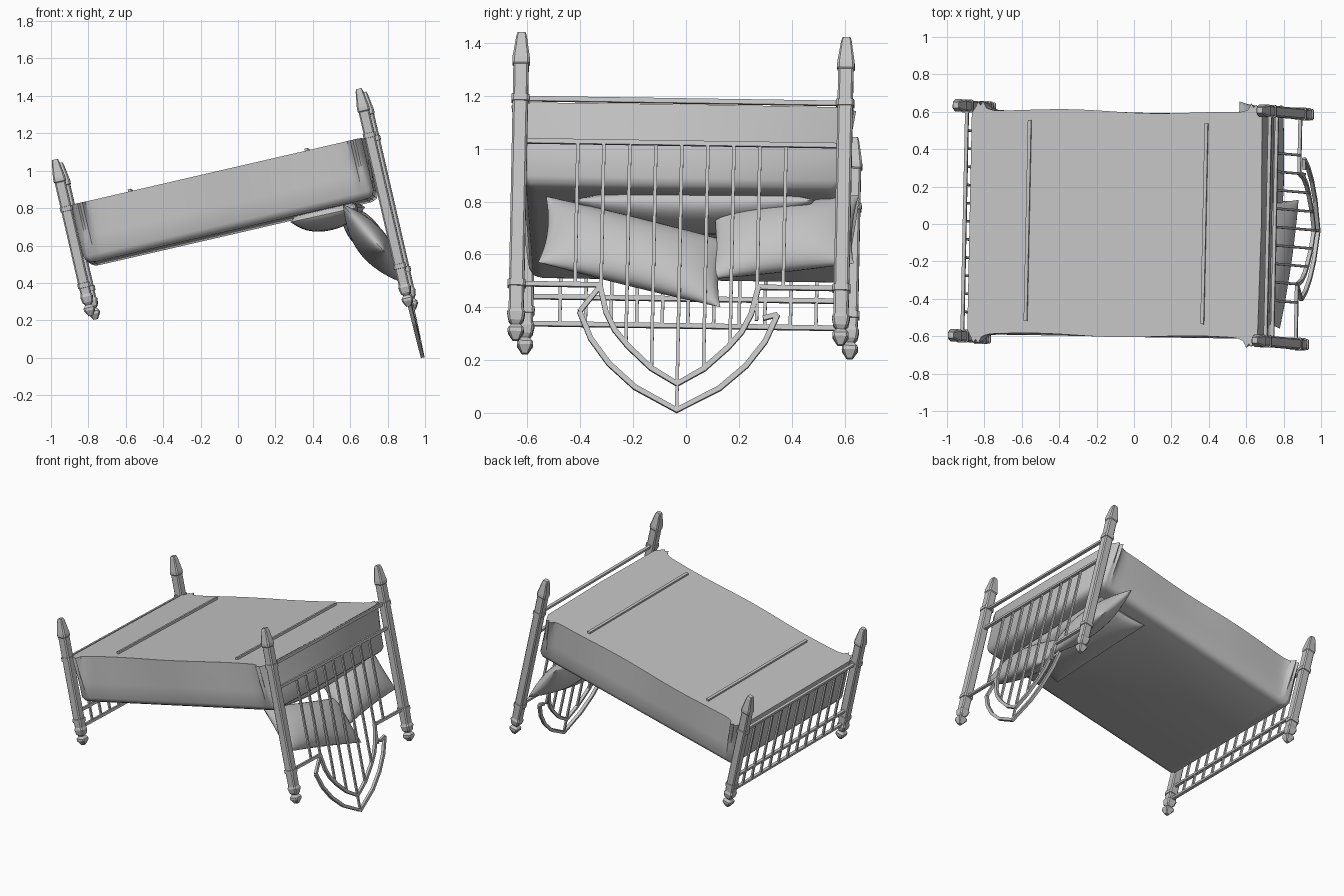
import bpy, bmesh, math
from mathutils import Matrix, Vector

if "Cube" in bpy.data.objects:
    bpy.data.objects.remove(bpy.data.objects["Cube"])

# Overturned bed: parts are built level, then tilted together
TILT = (Matrix.Rotation(math.radians(-1), 4, 'Z') @ Matrix.Rotation(math.radians(-13), 4, 'Y')
        @ Matrix.Rotation(math.radians(-0.9), 4, 'X') @ Matrix.Translation((0, -0.015, 0)))
HEAD, FOOT, SIDE = 0.963, -0.705, 0.615

grey = bpy.data.materials.new("plain grey")
grey.diffuse_color = (0.55, 0.55, 0.55, 1)
grey.use_nodes = True
grey.node_tree.nodes["Principled BSDF"].inputs["Base Color"].default_value = grey.diffuse_color


def finish(name, bm, smooth=None, matrix=TILT):
    bmesh.ops.recalc_face_normals(bm, faces=bm.faces)
    me = bpy.data.meshes.new(name)
    bm.to_mesh(me)
    bm.free()
    ob = bpy.data.objects.new(name, me)
    bpy.context.collection.objects.link(ob)
    me.materials.append(grey)
    ob.matrix_world = matrix
    if smooth:
        bpy.ops.object.select_all(action='DESELECT')
        ob.select_set(True)
        bpy.context.view_layer.objects.active = ob
        bpy.ops.object.shade_smooth_by_angle(angle=math.radians(smooth))
    return ob


def loft(bm, rings):
    rows = [[bm.verts.new(p) for p in ring] for ring in rings]
    n = len(rows[0])
    for a, b in zip(rows, rows[1:]):
        for i in range(n):
            bm.faces.new((a[i], a[(i + 1) % n], b[(i + 1) % n], b[i]))
    bm.faces.new(rows[0])
    bm.faces.new(rows[-1])


def rod(name, pts, r=0.009):
    # square bar following a path in a plane of constant x
    bm = bmesh.new()
    pts = [Vector(p) for p in pts]
    rings = []
    for i, p in enumerate(pts):
        d = (pts[min(i + 1, len(pts) - 1)] - pts[max(i - 1, 0)]).normalized()
        ax = Vector((1, 0, 0)) if abs(d.x) < 0.9 else Vector((0, 1, 0))
        s = d.cross(ax).normalized()
        rings.append([p + r * (a * ax + b * s) for a, b in ((1, 1), (1, -1), (-1, -1), (-1, 1))])
    loft(bm, rings)
    return finish(name, bm)


def post(name, x, y, bottom, top, collars):
    prof = [(bottom, .012), (bottom + .03, .030), (bottom + .045, .030), (bottom + .06, .017),
            (bottom + .075, .028), (bottom + .105, .034), (bottom + .12, .028)]
    for c in collars:
        prof += [(c - .013, .029), (c - .012, .034), (c + .012, .034), (c + .013, .029)]
    prof += [(top - .125, .029), (top - .12, .033), (top - .10, .033), (top - .015, .020), (top, .015)]
    bm = bmesh.new()
    rings = []
    for z, h in prof:
        c = h * 0.75   # chamfered square section
        rings.append([(x + a, y + b, z) for a, b in
                      ((h, c), (c, h), (-c, h), (-h, c), (-h, -c), (-c, -h), (c, -h), (h, -c))])
    loft(bm, rings)
    finish(name, bm)


# Posts
for s, side in ((-1, "near"), (1, "far")):
    post("head_post_" + side, HEAD, s * SIDE, 0.05, 1.244, (0.27, 0.989))
    post("foot_post_" + side, FOOT, s * SIDE, 0.383, 1.241, (0.55, 0.97))

# Cross rails
for name, x, z in (("head_rail_a", HEAD, .989), ("head_rail_b", HEAD, .825),
                   ("foot_rail_a", FOOT, .97), ("foot_rail_b", FOOT, .605), ("foot_rail_c", FOOT, .50)):
    rod(name, [(x, -SIDE, z), (x, SIDE, z)])
for s in (-1, 1):
    rod("head_rail_low", [(HEAD, s * SIDE, .27), (HEAD, s * .29, .27)])

# Headboard arches
def arch(name, half):
    pts = [(HEAD, -y, z) for y, z in half] + [(HEAD, y, z) for y, z in half[-2::-1]]
    rod(name, pts, 0.010)

arch("inner_arch", [(.30, .27), (.275, .165), (.24, .095), (.19, .035), (.10, -.05), (0, -.11)])
arch("outer_arch", [(.375, .165), (.33, .06), (.26, -.035), (.16, -.125), (0, -.212)])
rod("arch_brace_near", [(HEAD, -.375, .165), (HEAD, -.295, .27)])
rod("arch_brace_far", [(HEAD, .375, .165), (HEAD, .32, .15)])

# Headboard spindles
for i, low in enumerate((.27, .27, .04, -.05, -.212, -.05, .04, .14, .27)):
    y = (i - 4) * 0.0985
    rod("head_spindle", [(HEAD, y, .825), (HEAD, y, low)], 0.0065)
# Footboard spindles
for i in range(-5, 6):
    rod("foot_spindle", [(FOOT, i * .097, .97), (FOOT, i * .097, .50)], 0.0065)

# Mattress with draped cover, flared and pleated near the open corners
def cover_ring(z, inset, flare):
    x0, x1, yh = -.675 + inset, .918 - inset, .60 - inset
    cx, hx = (x0 + x1) / 2, (x1 - x0) / 2
    pts = []

    def side_y(x, s):
        d = min(x - x0, x1 - x)
        bump = math.exp(-((d - .05) / .035) ** 2) * (.75 + .25 * math.cos(d * 200))
        wave = .007 * math.cos(7 * x + s)
        return s * (yh + flare * (.055 * bump + wave))

    n = 48
    r = .02
    xs = [cx - (hx - r) * math.cos(math.pi * i / n) for i in range(n + 1)]
    pts += [(x, side_y(x, -1), z) for x in xs]
    pts += [(x1, -yh + r, z), (x1 + .008 * flare, 0, z), (x1, yh - r, z)]
    pts += [(x, side_y(x, 1), z) for x in reversed(xs)]
    pts += [(x0, yh - r, z), (x0, 0, z), (x0, -yh + r, z)]
    return pts

bm = bmesh.new()
loft(bm, [cover_ring(z, i, f) for z, i, f in
          ((.66, .05, 0), (.664, .03, 0), (.675, .012, .02), (.70, .0, .08),
           (.80, 0, .4), (.90, 0, .75), (.985, 0, 1))])
finish("mattress_cover", bm, 40)

# Slats across the underside
for x in (-.355, .615):
    rod("slat", [(x, -.53, .99), (x, .545, .99)], 0.009)


# Pillows: pinched cushions lying loose below the head end
def pillow(name, centre, long, short, thick, n=16):
    c, L, S = Vector(centre), Vector(long), Vector(short)
    N = L.cross(S).normalized()
    bm = bmesh.new()
    for sgn in (-1, 1):
        grid = []
        for i in range(n + 1):
            row = []
            for j in range(n + 1):
                a = -math.cos(math.pi * i / n)
                b = -math.cos(math.pi * j / n)
                h = thick * ((1 - a * a) * (1 - b * b)) ** .5
                # edges draw in between the corners
                ka, kb = 1 - .06 * (1 - b * b), 1 - .06 * (1 - a * a)
                row.append(bm.verts.new(c + L * a * ka + S * b * kb + N * sgn * h))
            grid.append(row)
        for i in range(n):
            for j in range(n):
                bm.faces.new((grid[i][j], grid[i + 1][j], grid[i + 1][j + 1], grid[i][j + 1]))
    bmesh.ops.remove_doubles(bm, verts=bm.verts, dist=1e-4)
    finish(name, bm, 50, Matrix.Identity(4))

pillow("pillow_near", (.72, -.20, .61), (.05, .345, -.085), (.11, -.015, -.125), .085)
pillow("pillow_far", (.68, .37, .665), (0, .275, .03), (.115, -.01, -.13), .08)
pillow("pillow_flat", (.48, .03, .765), (.02, .46, 0), (.18, 0, .04), .085)
